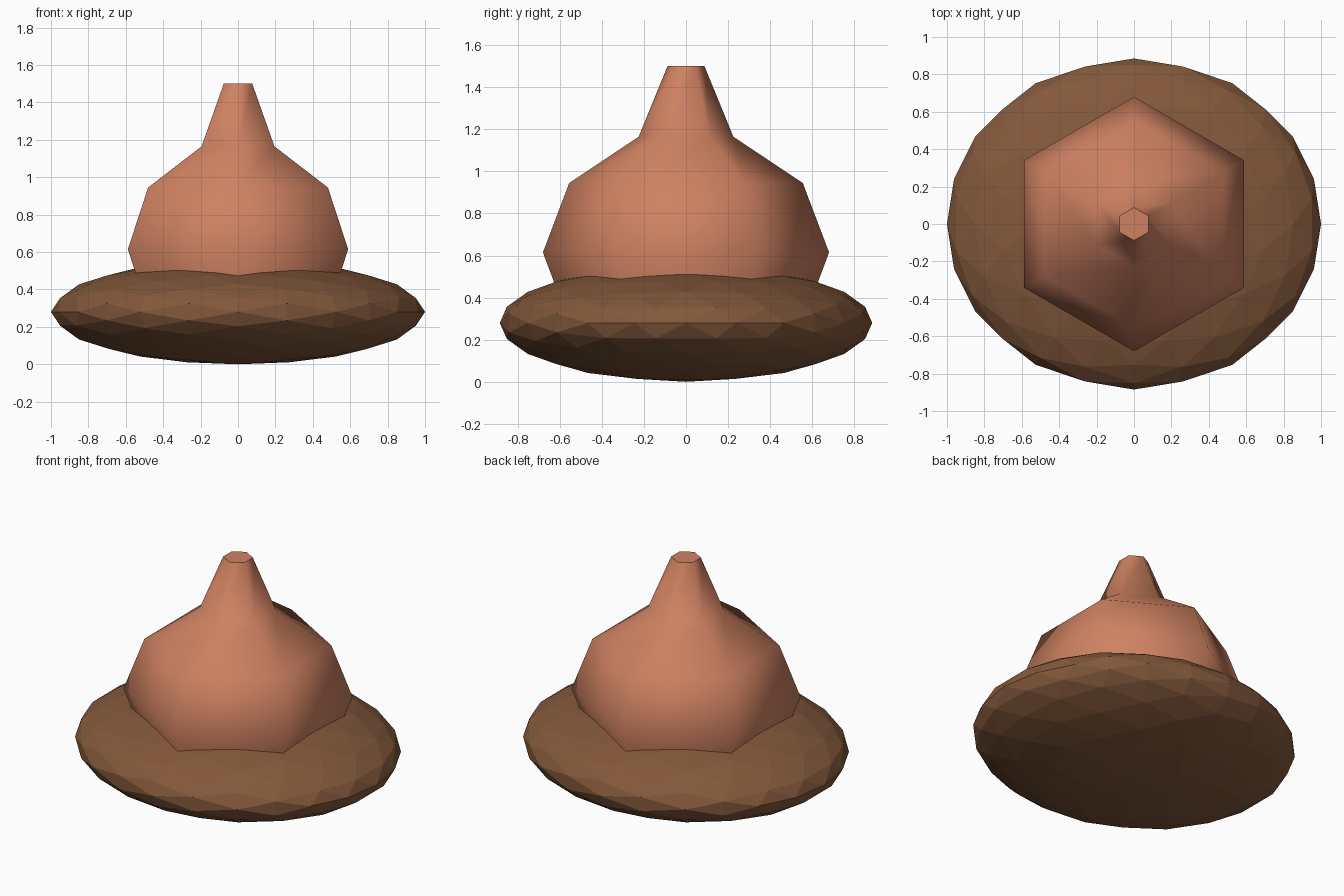
import bpy, bmesh, math
from mathutils import Vector

if "Cube" in bpy.data.objects:
    bpy.data.objects.remove(bpy.data.objects["Cube"])


def material(name, rgb):
    m = bpy.data.materials.new(name)
    m.diffuse_color = (*rgb, 1)
    m.use_nodes = True
    m.node_tree.nodes["Principled BSDF"].inputs["Base Color"].default_value = m.diffuse_color
    return m


def finish(bm, name, mat):
    bmesh.ops.recalc_face_normals(bm, faces=bm.faces)
    me = bpy.data.meshes.new(name)
    bm.to_mesh(me)
    bm.free()
    me.materials.append(mat)
    ob = bpy.data.objects.new(name, me)
    bpy.context.collection.objects.link(ob)
    return ob


brown = material("dark brown", (0.225, 0.098, 0.043))
clay = material("terracotta", (0.62, 0.222, 0.12))

# Squashed faceted brim: icosahedron with edge midpoints on the axes, subdivided twice
bm = bmesh.new()
phi = (1 + math.sqrt(5)) / 2
for a in (-1, 1):
    for b in (-phi, phi):
        for co in ((b, a, 0), (0, b, a), (a, 0, b)):
            bm.verts.new(Vector(co).normalized())
bmesh.ops.convex_hull(bm, input=bm.verts[:])
for _ in range(2):
    bmesh.ops.subdivide_edges(bm, edges=bm.edges[:], cuts=1, use_grid_fill=True)
    for v in bm.verts:
        v.co.normalize()
for v in bm.verts:
    v.co = (v.co.x, v.co.y * 0.885, 0.28 + v.co.z * 0.28)
finish(bm, "brim", brown)

# Six-sided crown with a narrow flat-topped peak
bm = bmesh.new()
profile = [(0.555, 0.28), (0.68, 0.615), (0.555, 0.945), (0.225, 1.165), (0.088, 1.5)]
rings = []
for r, z in profile:
    rings.append([bm.verts.new((r * math.cos(t), r * math.sin(t), z))
                  for t in (math.radians(30 + 60 * i) for i in range(6))])
for lo, hi in zip(rings, rings[1:]):
    for i in range(6):
        j = (i + 1) % 6
        bm.faces.new((lo[i], lo[j], hi[j], hi[i]))
bm.faces.new(rings[0][::-1])
bm.faces.new(rings[-1])
crown = finish(bm, "crown", clay)
bpy.context.view_layer.objects.active = crown
crown.select_set(True)
bpy.ops.object.shade_smooth_by_angle(angle=math.radians(62))
